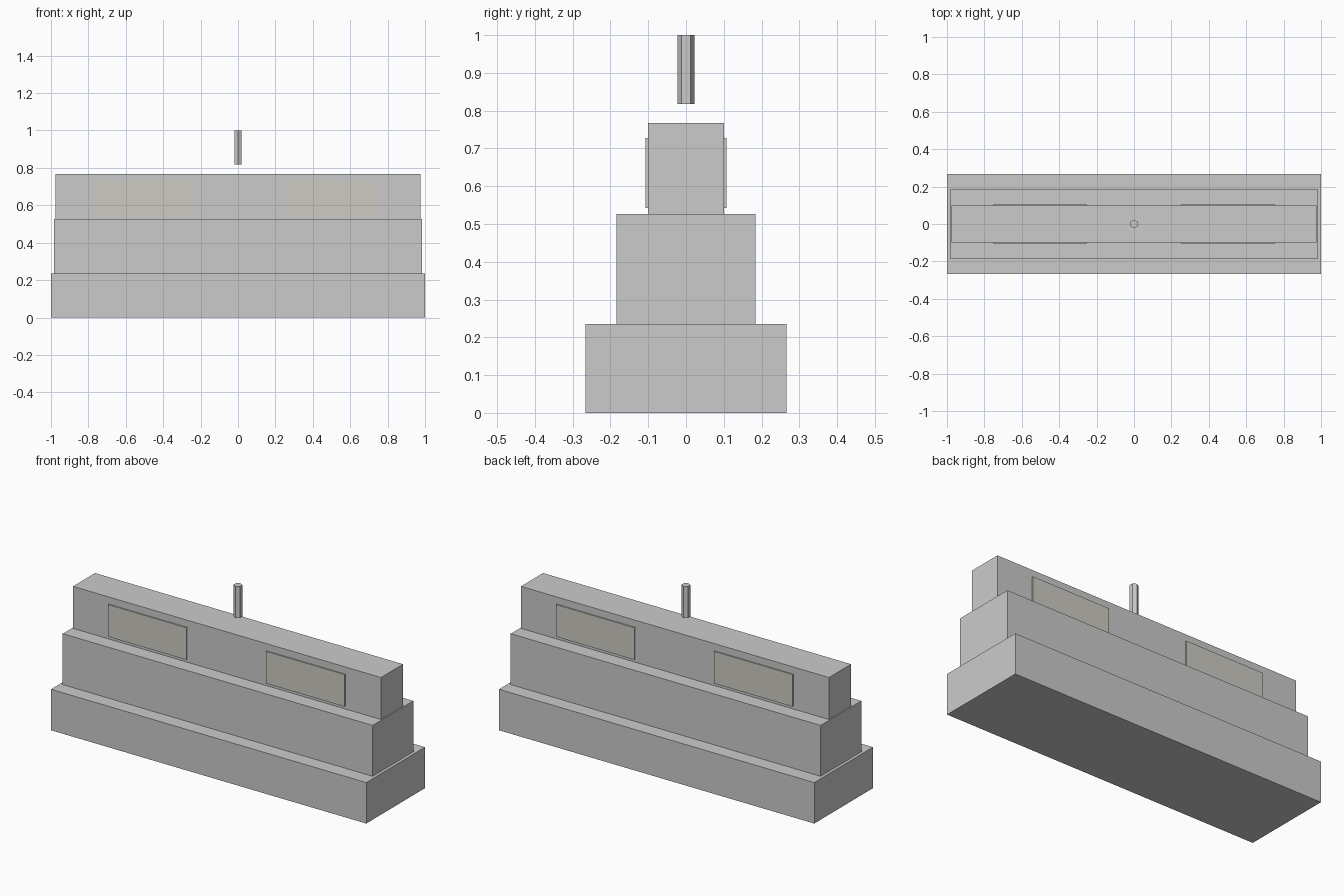
import bpy

if "Cube" in bpy.data.objects:
    bpy.data.objects.remove(bpy.data.objects["Cube"])


def box(name, x, half_x, half_y, z0, z1):
    bpy.ops.mesh.primitive_cube_add(size=2, location=(x, 0, (z0 + z1) / 2))
    ob = bpy.context.object
    ob.name = name
    ob.scale = (half_x, half_y, (z1 - z0) / 2)
    bpy.ops.object.transform_apply(location=False, rotation=False, scale=True)
    return ob


# Three stacked tiers
box("base_tier", 0, 1.0, 0.266, 0, 0.235)
box("middle_tier", 0, 0.983, 0.184, 0.235, 0.527)
box("top_tier", 0, 0.977, 0.1, 0.527, 0.768)

# Panels showing on both the front and back of the top tier
panel_mat = bpy.data.materials.new("warm_grey")
panel_mat.diffuse_color = (0.62, 0.60, 0.55, 1)
panel_mat.use_nodes = True
panel_mat.node_tree.nodes["Principled BSDF"].inputs["Base Color"].default_value = panel_mat.diffuse_color
for side, x in (("left", -0.502), ("right", 0.502)):
    panel = box(side + "_panel", x, 0.249, 0.107, 0.543, 0.727)
    panel.data.materials.append(panel_mat)

# Small hexagonal post floating above the centre
bpy.ops.mesh.primitive_cylinder_add(vertices=6, radius=0.023, depth=0.182,
                                    location=(0, 0, 0.909))
bpy.context.object.name = "top_post"
